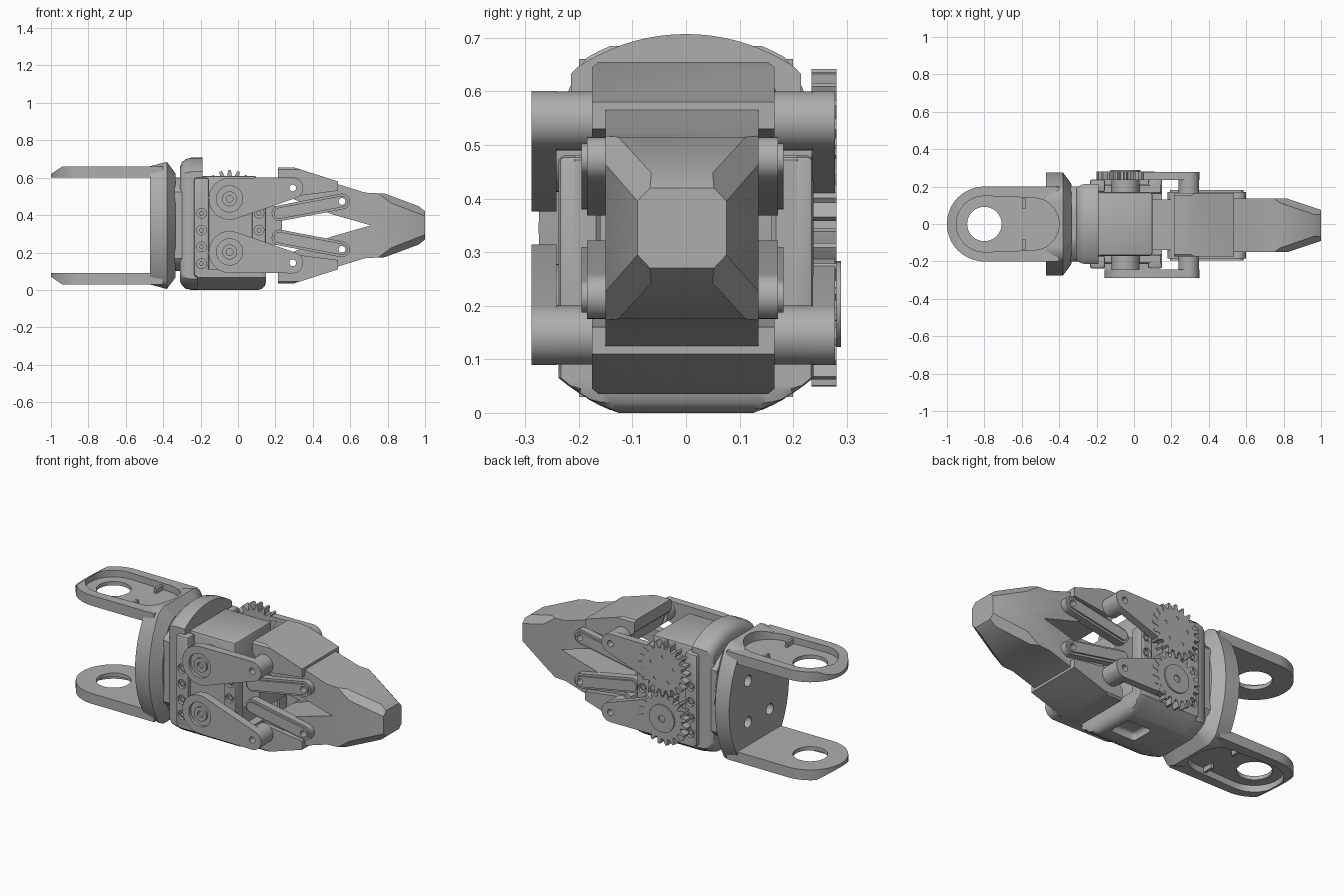
import bpy, bmesh, math
from mathutils import Vector

if "Cube" in bpy.data.objects:
    bpy.data.objects.remove(bpy.data.objects["Cube"])

GREY = (0.42, 0.42, 0.42, 1)
mat = bpy.data.materials.new("plain grey")
mat.use_nodes = True
mat.diffuse_color = GREY
mat.node_tree.nodes["Principled BSDF"].inputs["Base Color"].default_value = GREY
MID = 0.345          # height of the mirror plane
parts = []


def finish(name, bm):
    bmesh.ops.recalc_face_normals(bm, faces=bm.faces[:])
    me = bpy.data.meshes.new(name)
    bm.to_mesh(me)
    bm.free()
    me.materials.append(mat)
    ob = bpy.data.objects.new(name, me)
    bpy.context.collection.objects.link(ob)
    parts.append(ob)
    return ob


def loft(name, rings):
    bm = bmesh.new()
    loops = [[bm.verts.new(p) for p in ring] for ring in rings]
    n = len(loops[0])
    for a, b in zip(loops, loops[1:]):
        for i in range(n):
            bm.faces.new((a[i], a[(i + 1) % n], b[(i + 1) % n], b[i]))
    bm.faces.new(loops[0])
    bm.faces.new(loops[-1])
    return finish(name, bm)


def prism(name, pts, axis, a, b):
    put = {"x": lambda u, v, w: (w, u, v), "y": lambda u, v, w: (u, w, v),
           "z": lambda u, v, w: (u, v, w)}[axis]
    return loft(name, [[put(u, v, w) for u, v in pts] for w in (a, b)])


def box(name, x0, x1, y0, y1, z0, z1, bevel=0, segments=1):
    ob = prism(name, [(x0, y0), (x1, y0), (x1, y1), (x0, y1)], "z", z0, z1)
    if bevel:
        m = ob.modifiers.new("bevel", "BEVEL")
        m.width, m.segments = bevel, segments
        bake(ob)
    return ob


def circle(c, r, n=32):
    return [(c[0] + r * math.cos(math.tau * i / n), c[1] + r * math.sin(math.tau * i / n))
            for i in range(n)]


def capsule(c1, r1, c2, r2, n=14):
    # outline wrapped round two circles
    dx, dy = c2[0] - c1[0], c2[1] - c1[1]
    d, a = math.atan2(dy, dx), math.acos((r1 - r2) / math.hypot(dx, dy))
    pts = []
    for c, r, s, e in ((c2, r2, d - a, d + a), (c1, r1, d + a, d + math.tau - a)):
        for i in range(n + 1):
            t = s + (e - s) * i / n
            pts.append((c[0] + r * math.cos(t), c[1] + r * math.sin(t)))
    return pts


def bake(ob):
    dg = bpy.context.evaluated_depsgraph_get()
    me = bpy.data.meshes.new_from_object(ob.evaluated_get(dg))
    ob.modifiers.clear()
    ob.data = me


def cut(ob, *cutters):
    for c in cutters:
        m = ob.modifiers.new("cut", "BOOLEAN")
        m.operation, m.solver, m.object = "DIFFERENCE", "EXACT", c
        bake(ob)
        parts.remove(c)
        bpy.data.objects.remove(c)


def slice_off(ob, p, q, r, keep):
    # trims away the side of plane p-q-r that does not hold the point keep
    p, q, r = Vector(p), Vector(q), Vector(r)
    n = (q - p).cross(r - p).normalized()
    if n.dot(Vector(keep) - p) > 0:
        n = -n
    bm = bmesh.new()
    bm.from_mesh(ob.data)
    res = bmesh.ops.bisect_plane(bm, geom=bm.verts[:] + bm.edges[:] + bm.faces[:], dist=1e-5,
                                 plane_co=p, plane_no=n, clear_outer=True)
    bmesh.ops.holes_fill(bm, edges=[e for e in res["geom_cut"] if isinstance(e, bmesh.types.BMEdge)])
    bmesh.ops.recalc_face_normals(bm, faces=bm.faces[:])
    bm.to_mesh(ob.data)
    bm.free()


def pair(ob, name):
    # adds a copy flipped top to bottom
    bm = bmesh.new()
    bm.from_mesh(ob.data)
    for v in bm.verts:
        v.co.z = 2 * MID - v.co.z
    finish("lower_" + name, bm)
    ob.name = "upper_" + name


def clipped_disc(r, width_at, z0, z1):
    pts = []
    for y, z in circle((0, MID), r, 96):
        z = max(z0, min(z1, z))
        w = width_at(z)
        pts.append((max(-w, min(w, y)), z))
    return pts


# wrist fork: two recessed tongues with round holes
dish = capsule((-0.8, 0), 0.15, (-0.54, 0), 0.14)
tongue = prism("tongue", [(-0.4, -0.2), (-0.4, 0.2)]
               + [(-0.8 - 0.2 * math.sin(math.pi * i / 32), 0.2 * math.cos(math.pi * i / 32)) for i in range(33)],
               "z", 0.6, 0.66)
slice_off(tongue, (-1, 0, 0.62), (-1, 1, 0.62), (-0.94, 0, 0.66), (-0.6, 0, 0.61))
cut(tongue, prism("recess", dish, "z", 0.622, 0.8),
    prism("hole", circle((-0.8, 0), 0.092, 40), "z", 0.5, 0.8))
pair(tongue, "fork_tongue")
for s in (-1, 1):
    rib = box("rib", -0.595, -0.58, s * 0.11 - 0.03, s * 0.11 + 0.03, 0.615, 0.65)
    pair(rib, "tongue_rib")

# wrist flange with bowed sides and screw holes
outline = clipped_disc(0.368, lambda z: math.sqrt(0.62 ** 2 - (z - MID) ** 2) - 0.345, 0.005, 0.685)
flange = loft("wrist_flange", [[(x, y * sy, MID + (z - MID) * sz) for y, z in outline]
                               for x, sy, sz in ((-0.47, 1, 0.93), (-0.38, 1, 1), (-0.335, 0.78, 0.82))])
for y in (-0.1, 0.1):
    for z in (MID - 0.12, MID + 0.12):
        cut(flange, prism("hole", circle((y, z), 0.032, 20), "x", -0.6, -0.43))
cut(flange, prism("recess", dish, "z", 0.622, 0.8), prism("recess", dish, "z", -0.1, 2 * MID - 0.622))
prism("wrist_neck", clipped_disc(0.27, lambda z: 0.2, 0.1, 0.6), "x", -0.34, -0.3)

# rear cap of the body
outline = clipped_disc(0.362, lambda z: 0.215, 0, 0.71)
loft("rear_cap", [[(x, y * s, MID + (z - MID) * s) for y, z in outline]
                  for x, s in ((-0.31, 0.87), (-0.3, 0.93), (-0.28, 0.98), (-0.25, 1), (-0.19, 1))])

# floor cover: bowed underside, rounded front lip and a pocket
bowl = [(0.238, 0.11)] + [(y, 0.368 - math.sqrt(0.368 ** 2 - y * y) - 0.022) for y in (0.238, 0.22, 0.2, 0.18, 0.16, 0.14)]
bowl += [(0.126, 0)]
bowl += [(-y, z) for y, z in reversed(bowl)]
floor = loft("floor_cover", [[(x, y * s, max(z, lift)) for y, z in bowl]
                             for x, lift, s in ((-0.22, 0, 1), (0.11, 0, 1), (0.13, 0.007, 1),
                                                (0.143, 0.02, 0.99), (0.15, 0.045, 0.98))])
cut(floor, box("pocket", -0.06, 0.1, -0.07, 0.07, -0.1, 0.04, 0.02, 3))

# body: motor box, side rails and link mount
box("motor_box", -0.2, 0.1, -0.17, 0.17, 0.08, 0.61, 0.015, 2)
box("link_mount", 0.05, 0.235, -0.14, 0.13, 0.24, 0.45)
for s, side in ((-1, "front"), (1, "back")):
    y0, y1 = sorted((s * 0.16, s * 0.215))
    box(side + "_side_plate", -0.23, 0.15, y0, y1, 0.07, 0.48, 0.008)
    for x0, x1, top in ((-0.235, -0.155, 0.6), (0.075, 0.15, 0.48)):
        y0, y1 = sorted((s * 0.17, s * 0.238))
        rail = box(side + "_rail", x0, x1, y0, y1, 0.07, top, 0.012, 2)
        xc = (x0 + x1) / 2
        for z in (0.14, 0.23, 0.32, 0.41):
            cut(rail, prism("hole", circle((xc, z), 0.026, 20), "y", s * 0.22, s * 0.3))
            prism("rail_screw", circle((xc, z), 0.014, 6), "y", s * 0.2, s * 0.232)

# drive arms with bearings
HUB, END = (-0.045, 0.487), (0.293, 0.545)
for side, inner, plate, outer in (("front", -0.17, -0.242, -0.288), ("back", 0.165, 0.236, 0.278)):
    arm = prism("arm", capsule(HUB, 0.112, END, 0.056), "y", plate, outer)
    boss = prism("boss", circle(END, 0.055), "y", inner, (plate + outer) / 2)
    for ob in (arm, boss):
        cut(ob, prism("hole", circle(END, 0.018, 20), "y", -0.4, 0.4))
    if side == "front":
        # sunken ring round each pivot
        cut(arm, prism("well", circle(HUB, 0.07), "y", -0.27, -0.4))
        pivot = prism("pivot", circle(HUB, 0.04), "y", plate, -0.284)
        cut(pivot, prism("hole", circle(HUB, 0.018, 20), "y", -0.27, -0.4))
        pair(pivot, "front_pivot")
    pair(arm, side + "_arm")
    pair(boss, side + "_arm_boss")
    pair(prism("bearing", circle(HUB, 0.075), "y", inner, plate), side + "_bearing")

# meshing gears on the back
TEETH = 20
tooth = ((-0.32, 0.122), (-0.22, 0.14), (-0.12, 0.155), (0.12, 0.155), (0.22, 0.14), (0.32, 0.122))
for name, zc, phase in (("upper_gear", HUB[1], 0), ("lower_gear", 2 * MID - HUB[1], 0.5)):
    pts = []
    for i in range(TEETH):
        for f, r in tooth:
            t = math.tau * (i + f + phase) / TEETH
            pts.append((HUB[0] + r * math.cos(t), zc + r * math.sin(t)))
    gear = prism(name, pts, "y", 0.234, 0.281)
    for k in range(5):
        t = math.tau * (k + 0.3) / 5
        cut(gear, prism("hole", circle((HUB[0] + 0.075 * math.cos(t), zc + 0.075 * math.sin(t)), 0.01, 12),
                        "y", 0.262, 0.3))
hub = prism("lower_gear_hub", circle((HUB[0], 2 * MID - HUB[1]), 0.08), "y", 0.27, 0.289)
cut(hub, prism("hole", circle((HUB[0], 2 * MID - HUB[1]), 0.02, 20), "y", 0.275, 0.4))

# slim links with a raised centre strip
A, B = (0.222, 0.41), (0.556, 0.473)
for side, inner, mid, outer in (("front", -0.14, -0.185, -0.195), ("back", 0.125, 0.172, 0.182)):
    for name, r, y in (("link", 0.042, mid), ("link_strip", 0.03, outer)):
        link = prism(name, capsule(A, r, B, r), "y", inner, y)
        cut(link, prism("hole", circle(B, 0.018, 20), "y", -0.4, 0.4))
        pair(link, side + "_" + name)

# fingers with faceted tips
finger = prism("finger", [(0.26, 0.5), (0.5, 0.405), (0.71, MID), (1, MID), (1, 0.42), (0.965, 0.448),
                          (0.785, 0.515), (0.68, 0.52), (0.535, 0.565), (0.3, 0.62), (0.23, 0.6)],
               "y", -0.15, 0.135)
inside = (0.5, -0.008, 0.45)
for s in (-1, 1):
    def at(x, w, z):
        return (x, -0.0075 + s * w, z)
    slice_off(finger, at(0.82, 0.143, 0), at(0.82, 0.143, 1), at(1, 0.083, 0), inside)
    slice_off(finger, at(0.785, 0.12, 0.514), at(0.82, 0.143, 0.464), at(0.925, 0.07, 0.464), inside)
pad = prism("pad", [(0.215, 0.655), (0.3, 0.655), (0.535, 0.58), (0.535, 0.53), (0.3, 0.5), (0.215, 0.59)],
            "y", -0.175, 0.165)
for s, y in ((-1, -0.175), (1, 0.165)):
    slice_off(pad, (0, y, 0.645), (0.3, y - s * 0.012, 0.655), (0, y - s * 0.012, 0.655), inside)
for ob, name in ((finger, "finger"), (pad, "finger_pad")):
    for c in (END, B):
        cut(ob, prism("hole", circle(c, 0.018, 20), "y", -0.4, 0.4))
    pair(ob, name)

# smooth the round surfaces, keep the edges crisp
for ob in bpy.context.selected_objects:
    ob.select_set(False)
for ob in parts:
    ob.select_set(True)
bpy.context.view_layer.objects.active = parts[0]
bpy.ops.object.shade_smooth_by_angle(angle=math.radians(30))
